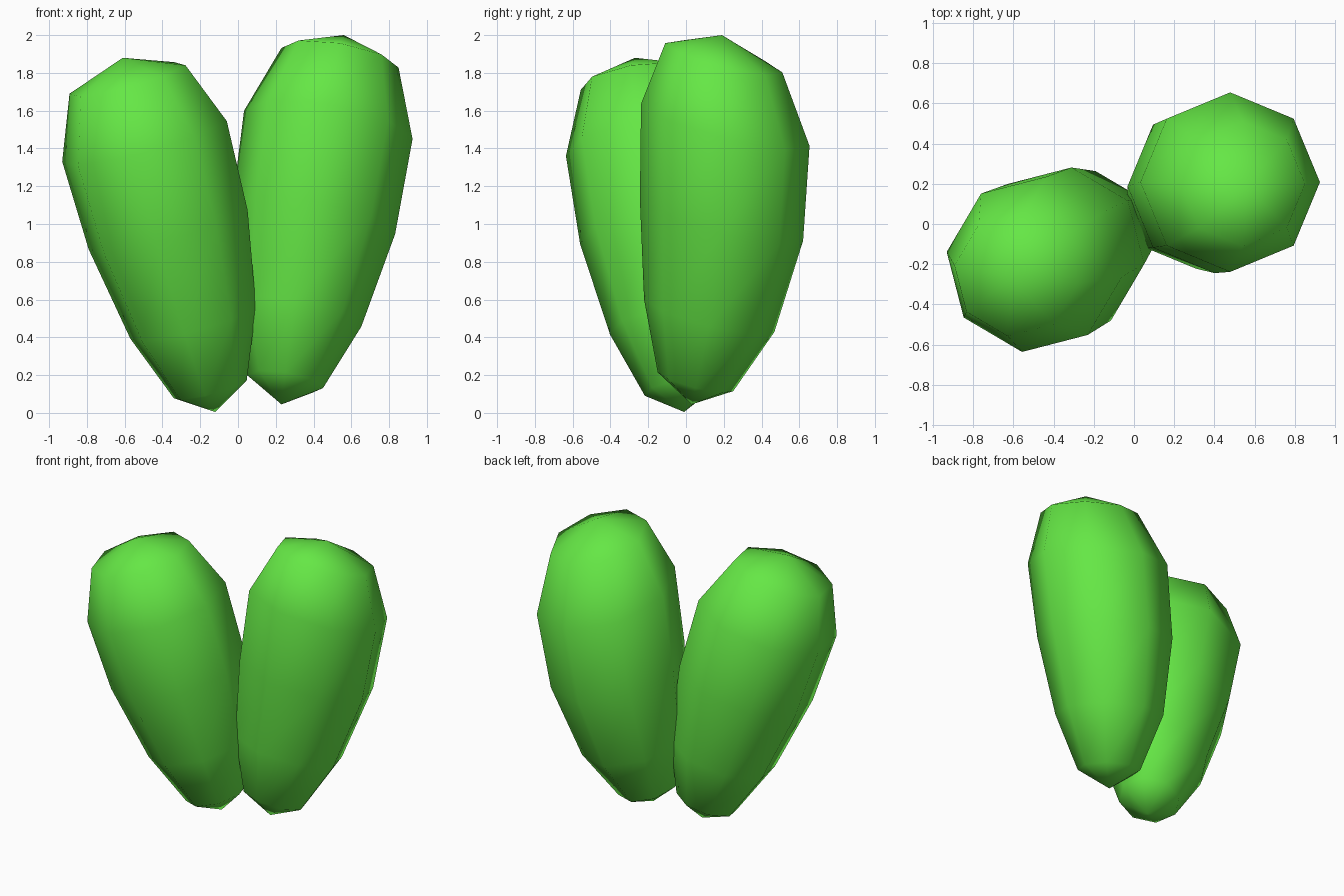
import bpy, bmesh
from math import cos, sin, pi, radians

if "Cube" in bpy.data.objects:
    bpy.data.objects.remove(bpy.data.objects["Cube"])

SIDES = 8

green = bpy.data.materials.new("leaf_green")
green.diffuse_color = (0.13, 0.8, 0.06, 1)
green.use_nodes = True
green.node_tree.nodes["Principled BSDF"].inputs["Base Color"].default_value = green.diffuse_color


def pod(name, bottom, rings, top, slope, yaw):
    """Loft tilted octagonal rings (x, y, z, radius) between two poles."""
    bm = bmesh.new()
    loops = []
    for cx, cy, cz, r in rings:
        loop = []
        for i in range(SIDES):
            a = 2 * pi * i / SIDES + radians(yaw)
            dx, dy = r * cos(a), r * sin(a)
            loop.append(bm.verts.new((cx + dx, cy + dy, cz + slope[0] * dx + slope[1] * dy)))
        loops.append(loop)
    low, high = bm.verts.new(bottom), bm.verts.new(top)
    for i in range(SIDES):
        j = (i + 1) % SIDES
        bm.faces.new((low, loops[0][j], loops[0][i]))
        for a, b in zip(loops, loops[1:]):
            bm.faces.new((a[i], a[j], b[j], b[i]))
        bm.faces.new((loops[-1][i], loops[-1][j], high))
    bmesh.ops.recalc_face_normals(bm, faces=bm.faces)
    for f in bm.faces:
        f.smooth = True
    mesh = bpy.data.meshes.new(name)
    bm.to_mesh(mesh)
    bm.free()
    mesh.materials.append(green)
    obj = bpy.data.objects.new(name, mesh)
    bpy.context.collection.objects.link(obj)
    return obj


# Taller pod, leaning right and back
pod("right_leaf", (0.23, 0.03, 0.045),
    [(0.25, 0.05, 0.165, 0.20),
     (0.308, 0.123, 0.515, 0.345),
     (0.40, 0.188, 1.02, 0.432),
     (0.478, 0.208, 1.525, 0.446),
     (0.54, 0.20, 1.88, 0.31)],
    (0.56, 0.19, 2.0), (-0.168, -0.25), 0)

# Shorter pod, leaning left and forward
pod("left_leaf", (-0.12, -0.01, 0.005),
    [(-0.147, -0.025, 0.125, 0.195),
     (-0.2375, -0.07, 0.475, 0.336),
     (-0.37, -0.14, 0.97, 0.425),
     (-0.495, -0.20, 1.4375, 0.44),
     (-0.585, -0.25, 1.765, 0.31)],
    (-0.61, -0.27, 1.88), (0.265, 0.14), -8)
